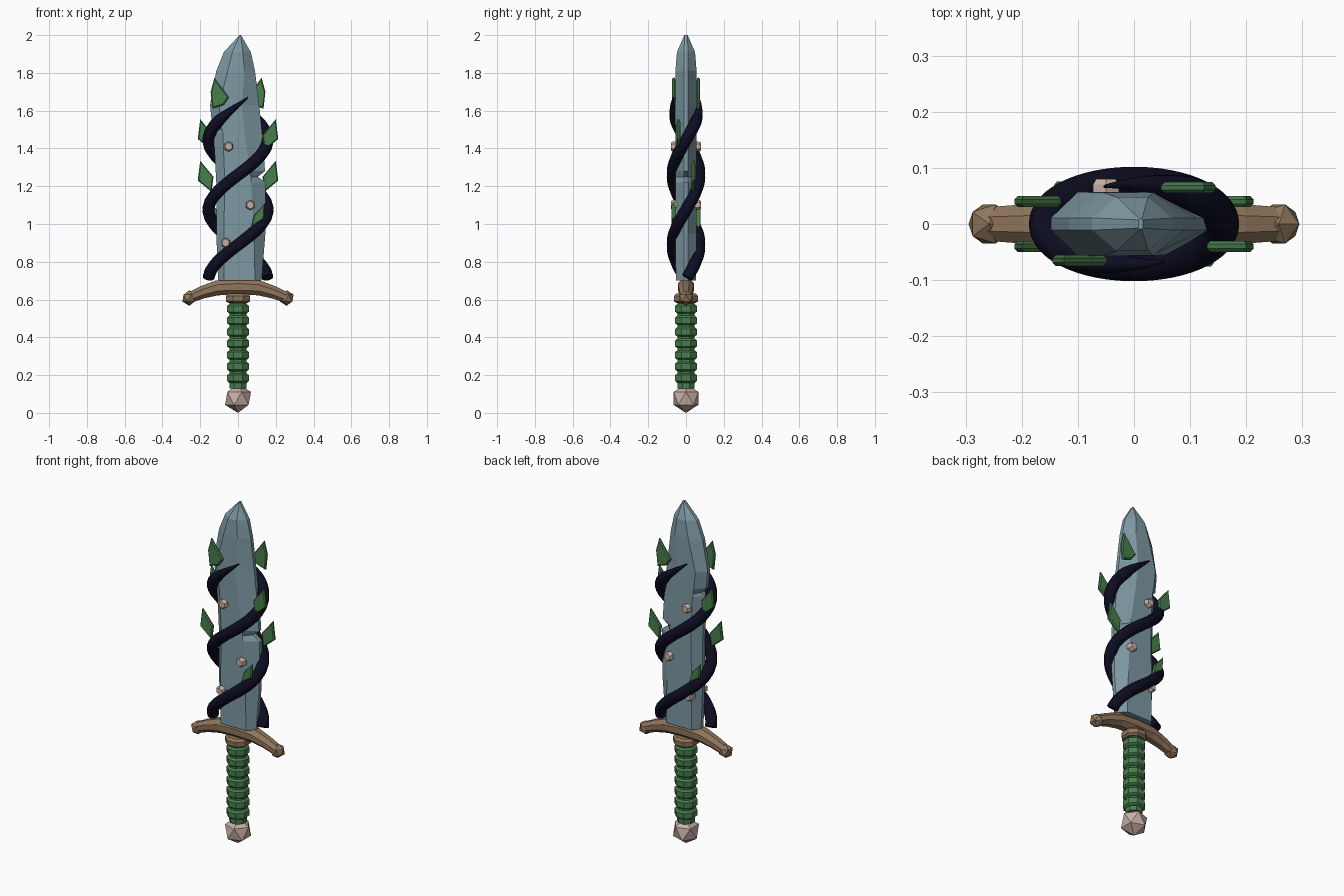
import bpy, bmesh, math
from mathutils import Vector, Matrix

cube = bpy.data.objects.get("Cube")
if cube:
    bpy.data.objects.remove(cube, do_unlink=True)


def material(name, rgb):
    m = bpy.data.materials.new(name)
    m.use_nodes = True
    m.diffuse_color = (*rgb, 1)
    m.node_tree.nodes["Principled BSDF"].inputs["Base Color"].default_value = (*rgb, 1)
    return m


STEEL = material("blue grey steel", (0.21, 0.32, 0.37))
VINE = material("midnight vine", (0.004, 0.004, 0.016))
GREEN = material("leaf green", (0.065, 0.21, 0.075))
BROWN = material("bronze brown", (0.28, 0.18, 0.105))
PINK = material("pale pink stone", (0.58, 0.43, 0.38))


def finish(name, bm, mat):
    bmesh.ops.recalc_face_normals(bm, faces=bm.faces)
    me = bpy.data.meshes.new(name)
    bm.to_mesh(me)
    bm.free()
    me.materials.append(mat)
    ob = bpy.data.objects.new(name, me)
    bpy.context.collection.objects.link(ob)
    return ob


def loft(name, rings, mat):
    """Skin a list of equal-length point rings and cap both ends."""
    bm = bmesh.new()
    rows = [[bm.verts.new(p) for p in ring] for ring in rings]
    n = len(rows[0])
    for a, b in zip(rows, rows[1:]):
        for i in range(n):
            j = (i + 1) % n
            bm.faces.new((a[i], a[j], b[j], b[i]))
    bm.faces.new(rows[0])
    bm.faces.new(rows[-1])
    return finish(name, bm, mat)


def tube(name, path, sides, mat):
    """Sweep a polygon along (centre, side vector, side radius, other radius)."""
    rings = []
    for k, (c, side, r1, r2) in enumerate(path):
        tan = path[min(k + 1, len(path) - 1)][0] - path[max(k - 1, 0)][0]
        up = tan.cross(side).normalized()
        side = up.cross(tan).normalized()
        angles = [2 * math.pi * (i + 0.5) / sides for i in range(sides)]
        rings.append([c + side * r1 * math.cos(a) + up * r2 * math.sin(a) for a in angles])
    return loft(name, rings, mat)


def lathe(name, profile, mat, sides=8):
    grow = 1 / math.cos(math.pi / sides)
    angles = [2 * math.pi * (i + 0.5) / sides for i in range(sides)]
    rings = [[(r * grow * math.cos(a), r * grow * math.sin(a), z) for a in angles]
             for r, z in profile]
    return loft(name, rings, mat)


def gem(name, centre, r, mat):
    bm = bmesh.new()
    bmesh.ops.create_icosphere(bm, subdivisions=1, radius=r, matrix=Matrix.Translation(centre))
    return finish(name, bm, mat)


# Blade: height, left edge, left ridge, right ridge, right edge, half thickness
blade_rows = [
    (0.70, -0.105, -0.075, 0.09, 0.125, 0.054),
    (0.95, -0.115, -0.075, 0.085, 0.145, 0.055),
    (1.22, -0.115, -0.07, 0.07, 0.147, 0.055),
    (1.25, -0.117, -0.07, 0.068, 0.105, 0.055),
    (1.28, -0.118, -0.072, 0.065, 0.143, 0.055),
    (1.48, -0.13, -0.08, 0.035, 0.128, 0.056),
    (1.50, -0.11, -0.085, 0.033, 0.126, 0.056),
    (1.53, -0.138, -0.09, 0.03, 0.123, 0.057),
    (1.63, -0.148, -0.1, 0.02, 0.112, 0.057),
    (1.81, -0.115, -0.055, 0.035, 0.09, 0.056),
    (1.91, -0.075, -0.03, 0.025, 0.068, 0.048),
    (2.00, 0.008, 0.010, 0.014, 0.016, 0.009),
]
rings = []
for z, l, fl, fr, r, t in blade_rows:
    e = min(0.011, t * 0.8)
    rings.append([(l, -e, z), (fl, -t, z), (fr, -t, z), (r, -e, z),
                  (r, e, z), (fr, t, z), (fl, t, z), (l, e, z)])
loft("blade", rings, STEEL)

# Two vines winding around the blade, half a turn apart
STEPS = 110
for label, s in (("front_vine", 1), ("back_vine", -1)):
    path = []
    for k in range(STEPS + 1):
        t = 0.1 + 8.1 * k / STEPS
        c, n = math.cos(t), math.sin(t)
        r = 0.032 * min(1, 0.08 + (STEPS - k) / 16)
        path.append((Vector((-0.156 * c * s, -0.071 * n * s, 0.705 + 0.74 * t / math.tau)),
                     Vector((-0.071 * c * s, -0.156 * n * s, 0)), r, r))
    ob = tube(label, path, 12, VINE)
    bpy.context.view_layer.objects.active = ob
    ob.select_set(True)
    bpy.ops.object.shade_smooth_by_angle(angle=math.radians(40))
    ob.select_set(False)

# Leaves: outline in x and z, at a depth, repeated half a turn around
leaves = {
    "top_leaf": (-0.065, [(-0.125, 1.775), (-0.145, 1.70), (-0.135, 1.61), (-0.075, 1.63), (-0.048, 1.67)]),
    "upper_leaf": (0.04, [(-0.2, 1.555), (-0.213, 1.45), (-0.14, 1.39), (-0.13, 1.47)]),
    "middle_leaf": (-0.04, [(-0.2, 1.335), (-0.213, 1.23), (-0.14, 1.17), (-0.13, 1.25)]),
    "lower_leaf": (-0.066, [(0.142, 1.11), (0.137, 1.03), (0.07, 0.985), (0.085, 1.045)]),
}
for name, (y, outline) in leaves.items():
    for tag, s in (("front", 1), ("back", -1)):
        cx = sum(p[0] for p in outline) / len(outline)
        cz = sum(p[1] for p in outline) / len(outline)
        layers = []
        for dy, k in ((-0.01, 0.86), (-0.004, 1), (0.004, 1), (0.01, 0.86)):
            layers.append([(s * (cx + (x - cx) * k), s * (y + dy), cz + (z - cz) * k)
                           for x, z in outline])
        loft(f"{name}_{tag}", layers, GREEN)

# Studs through the blade, showing on both faces
for i, (x, z) in enumerate(((-0.05, 1.41), (0.065, 1.1), (-0.065, 0.9))):
    path = [(Vector((x, y, z)), Vector((1, 0, 0)), r, r)
            for y, r in ((-0.08, 0.02), (-0.07, 0.027), (0.07, 0.027), (0.08, 0.02))]
    tube(f"stud_{i + 1}", path, 6, PINK)

# Arched crossguard with faceted ends
arch = [(0, 0.667, 0.046, 0.047), (0.11, 0.662, 0.045, 0.043),
        (0.19, 0.638, 0.038, 0.036), (0.262, 0.608, 0.032, 0.03)]
half = [(Vector((x, 0, z)), Vector((0, 1, 0)), a, b) for x, z, a, b in arch]
mirrored = [(Vector((-p.x, 0, p.z)), d, a, b) for p, d, a, b in half[:0:-1]]
tube("crossguard", mirrored + half, 8, BROWN)
for side, s in (("left", 1), ("right", -1)):
    gem(f"{side}_guard_end", (s * 0.258, 0, 0.608), 0.041, BROWN)

# Collar under the guard
lathe("collar", [(0.052, 0.582), (0.064, 0.592), (0.064, 0.618), (0.052, 0.632)], BROWN)

# Grip core with wrapped rings
lathe("grip_core", [(0.044, 0.13), (0.044, 0.6)], GREEN)
for i in range(7):
    z = 0.184 + 0.0612 * i
    lathe(f"grip_ring_{i + 1}", [(0.046, z - 0.025), (0.057, z - 0.016),
                                 (0.057, z + 0.016), (0.046, z + 0.025)], GREEN)

# Pommel stone
gem("pommel", (0, 0, 0.077), 0.077, PINK)
